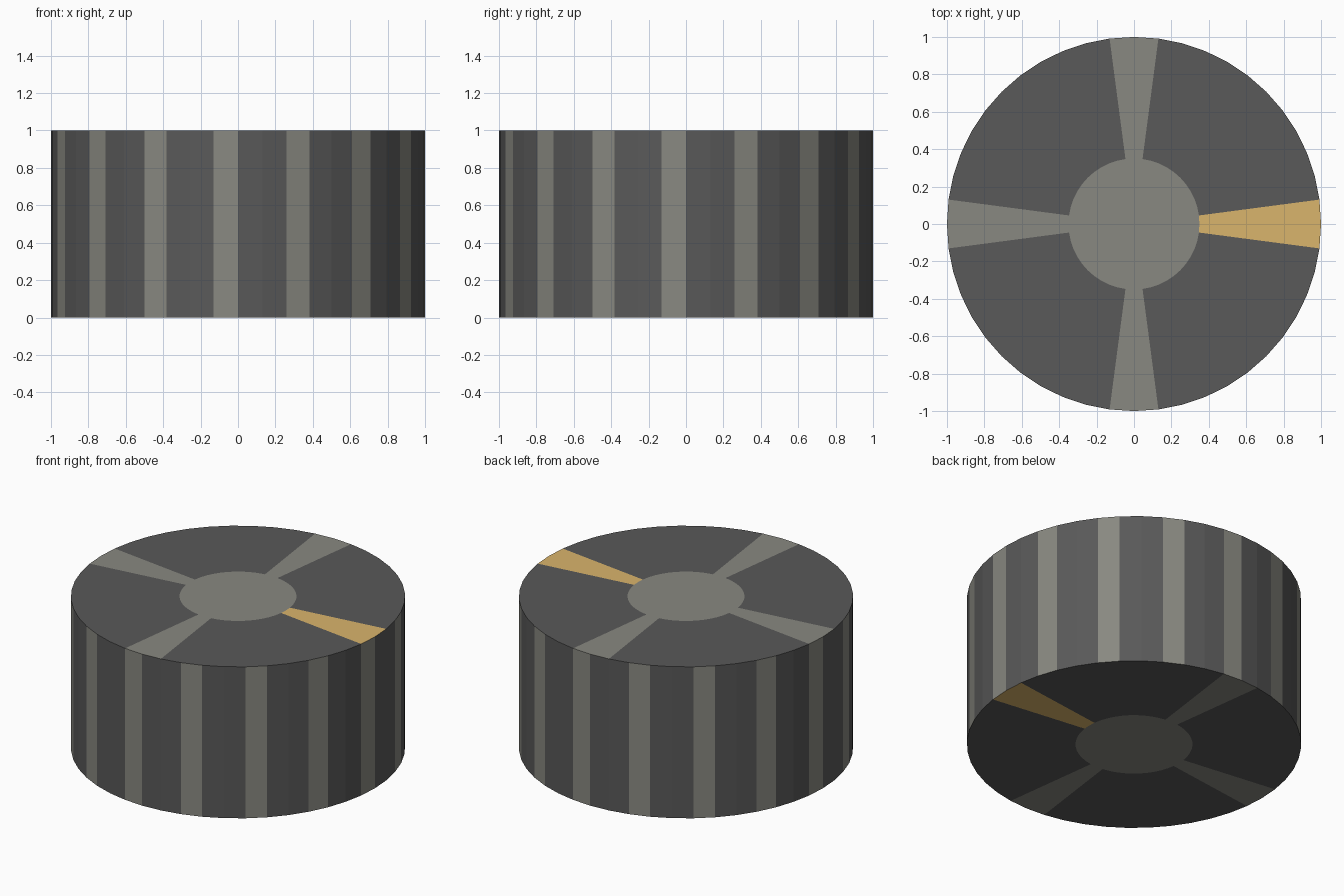
import bpy, bmesh
from math import cos, sin, tau

if "Cube" in bpy.data.objects:
    bpy.data.objects.remove(bpy.data.objects["Cube"])

SIDES, RADIUS, HUB, HEIGHT = 48, 1.0, 0.35, 1.0
DARK, LIGHT, GOLD = 0, 1, 2


def material(name, rgb):
    m = bpy.data.materials.new(name)
    m.diffuse_color = (*rgb, 1)
    m.use_nodes = True
    m.node_tree.nodes["Principled BSDF"].inputs["Base Color"].default_value = m.diffuse_color
    return m


bm = bmesh.new()


def ring(r, z):
    return [bm.verts.new((r * cos(tau * i / SIDES), r * sin(tau * i / SIDES), z))
            for i in range(SIDES)]


def face(verts, mat):
    bm.faces.new(verts).material_index = mat


def cap_colour(i):
    # Four spokes, each two segments wide, the +x one gold
    if i in (0, SIDES - 1):
        return GOLD
    return LIGHT if i % 12 in (0, 11) else DARK


bottom_rim, top_rim = ring(RADIUS, 0), ring(RADIUS, HEIGHT)
bottom_hub, top_hub = ring(HUB, 0), ring(HUB, HEIGHT)

for i in range(SIDES):
    j = (i + 1) % SIDES
    # Side wall: every third facet is light
    face((bottom_rim[i], bottom_rim[j], top_rim[j], top_rim[i]),
         LIGHT if i % 3 == 2 else DARK)
    # Top and bottom spoke rings
    face((top_rim[i], top_rim[j], top_hub[j], top_hub[i]), cap_colour(i))
    face((bottom_rim[j], bottom_rim[i], bottom_hub[i], bottom_hub[j]), cap_colour(i))

# Round hub discs
face(top_hub, LIGHT)
face(bottom_hub[::-1], LIGHT)

mesh = bpy.data.meshes.new("striped_drum")
bm.to_mesh(mesh)
bm.free()
for name, rgb in (("dark_grey", (0.10, 0.10, 0.10)),
                  ("warm_grey", (0.25, 0.25, 0.22)),
                  ("gold", (0.70, 0.46, 0.15))):
    mesh.materials.append(material(name, rgb))
bpy.context.collection.objects.link(bpy.data.objects.new("striped_drum", mesh))
